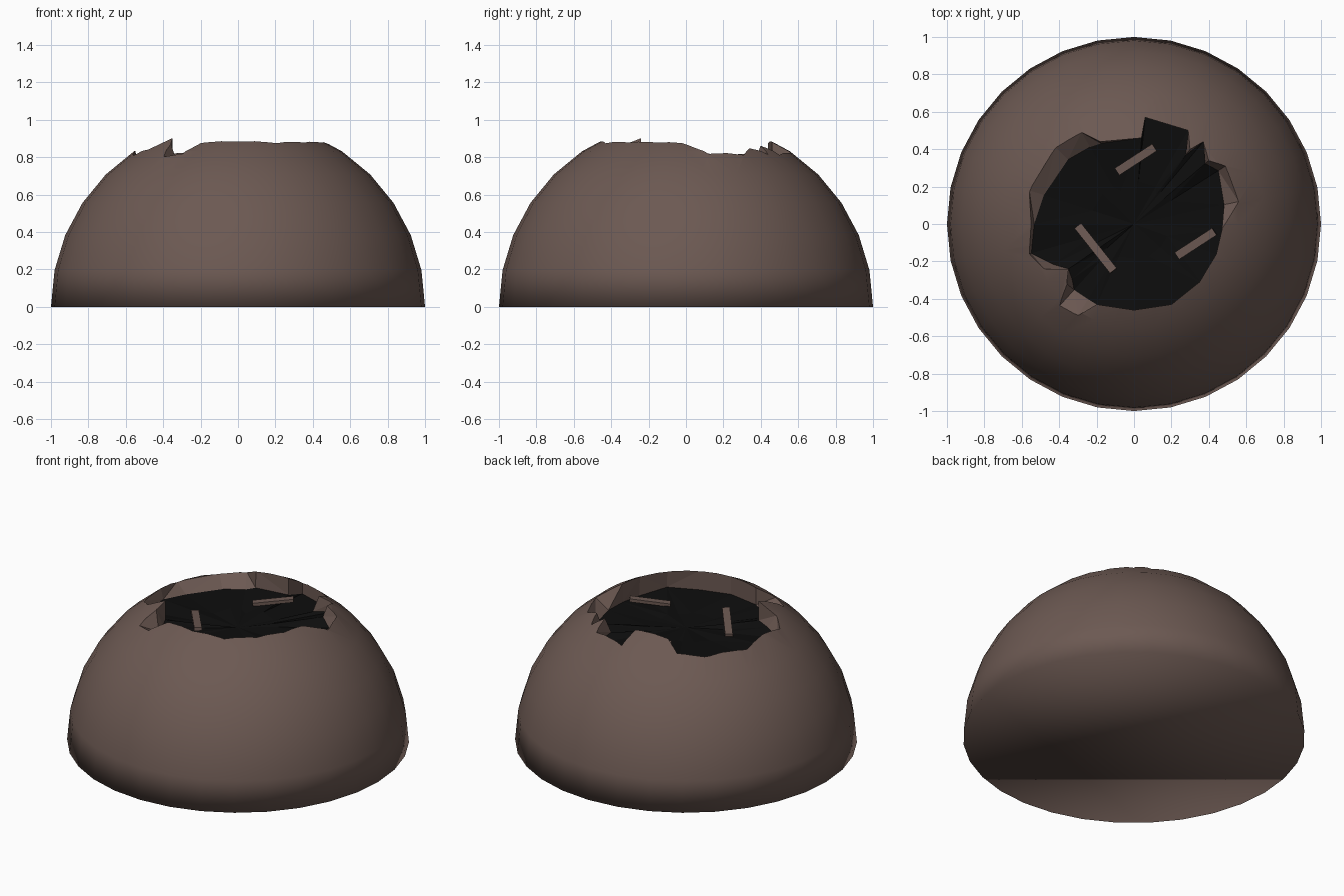
import bpy, bmesh, math, random
from mathutils import Vector, Matrix

if "Cube" in bpy.data.objects:
    bpy.data.objects.remove(bpy.data.objects["Cube"])

random.seed(4)


def material(name, rgb):
    m = bpy.data.materials.new(name)
    m.diffuse_color = (*rgb, 1)
    m.use_nodes = True
    m.node_tree.nodes["Principled BSDF"].inputs["Base Color"].default_value = m.diffuse_color
    return m


brown = material("brown_crust", (0.15, 0.10, 0.085))
black = material("black_hollow", (0.004, 0.004, 0.004))


def make_object(name, bm, mats):
    me = bpy.data.meshes.new(name)
    bm.to_mesh(me)
    bm.free()
    for m in mats:
        me.materials.append(m)
    ob = bpy.data.objects.new(name, me)
    bpy.context.collection.objects.link(ob)
    return ob


# Dome: upper half of a 32 x 16 sphere, closed below and smooth all over
bm = bmesh.new()
bmesh.ops.create_uvsphere(bm, u_segments=32, v_segments=16, radius=1)
bmesh.ops.delete(bm, geom=[v for v in bm.verts if v.co.z < -0.01], context='VERTS')
bmesh.ops.holes_fill(bm, edges=[e for e in bm.edges if e.is_boundary], sides=0)
bmesh.ops.recalc_face_normals(bm, faces=bm.faces)
for f in bm.faces:
    f.smooth = True
dome = make_object("dome", bm, [brown, black])

# Crater cutter: broken outline (x, y, inward scale of the wall foot)
rim = [(.47, -.03, 1), (.56, .12, .86), (.49, .31, .92), (.40, .34, .95), (.37, .44, 1),
       (.30, .40, .92), (.29, .50, 1), (.06, .57, 1), (.04, .46, 1), (-.18, .44, .98),
       (-.28, .49, .84), (-.42, .41, .84), (-.56, .18, .86), (-.55, 0, .97),
       (-.56, -.16, .98), (-.48, -.24, .9), (-.35, -.24, 1), (-.36, -.32, .92),
       (-.40, -.44, .8), (-.30, -.49, .82), (-.20, -.43, 1), (0, -.46, 1),
       (.20, -.43, 1), (.35, -.31, 1.02), (.44, -.16, 1.02)]
bm = bmesh.new()
rings = [[], [], [], []]
for x, y, k in rim:
    z = math.sqrt(1 - x * x - y * y)
    foot = min(0.77, z - 0.06) + random.uniform(-0.02, 0.01)
    for ring, co in zip(rings, [(x, y, 1.2), (x, y, z), (x * k, y * k, foot),
                                (x * 0.4, y * 0.4, 0.74 + random.uniform(-.01, .01))]):
        ring.append(bm.verts.new(co))
n = len(rim)
for level in range(3):
    a, b = rings[level], rings[level + 1]
    for i in range(n):
        j = (i + 1) % n
        f = bm.faces.new((a[i], a[j], b[j], b[i]))
        f.material_index = 1 if level == 2 else 0
bm.faces.new(rings[0])
centre = bm.verts.new((0, 0, 0.73))
for i in range(n):
    bm.faces.new((rings[3][i], rings[3][(i + 1) % n], centre)).material_index = 1
bmesh.ops.triangulate(bm, faces=bm.faces)
bmesh.ops.recalc_face_normals(bm, faces=bm.faces)
cutter = make_object("crater_cutter", bm, [brown, black])
cutter.hide_render = True

mod = dome.modifiers.new("crater", 'BOOLEAN')
mod.operation = 'DIFFERENCE'
mod.solver = 'EXACT'
mod.object = cutter
mod.material_mode = 'TRANSFER'
bpy.context.view_layer.objects.active = dome
bpy.ops.object.modifier_apply(modifier=mod.name)
bpy.data.objects.remove(cutter)

# Narrow splinters lying in the hollow
splinters = [((-.30, -.01, .755), (-.11, -.25, .785)),
             ((-.09, .28, .755), (.11, .41, .785)),
             ((.23, -.17, .755), (.43, -.04, .785))]
for i, (p, q) in enumerate(splinters):
    p, q = Vector(p), Vector(q)
    d = q - p
    bm = bmesh.new()
    bmesh.ops.create_cube(bm, size=1)
    bmesh.ops.scale(bm, vec=(d.length, 0.045, 0.02), verts=bm.verts)
    rot = d.to_track_quat('X', 'Z').to_matrix().to_4x4()
    bmesh.ops.transform(bm, matrix=Matrix.Translation((p + q) / 2) @ rot, verts=bm.verts)
    make_object(f"splinter_{i + 1}", bm, [brown])
